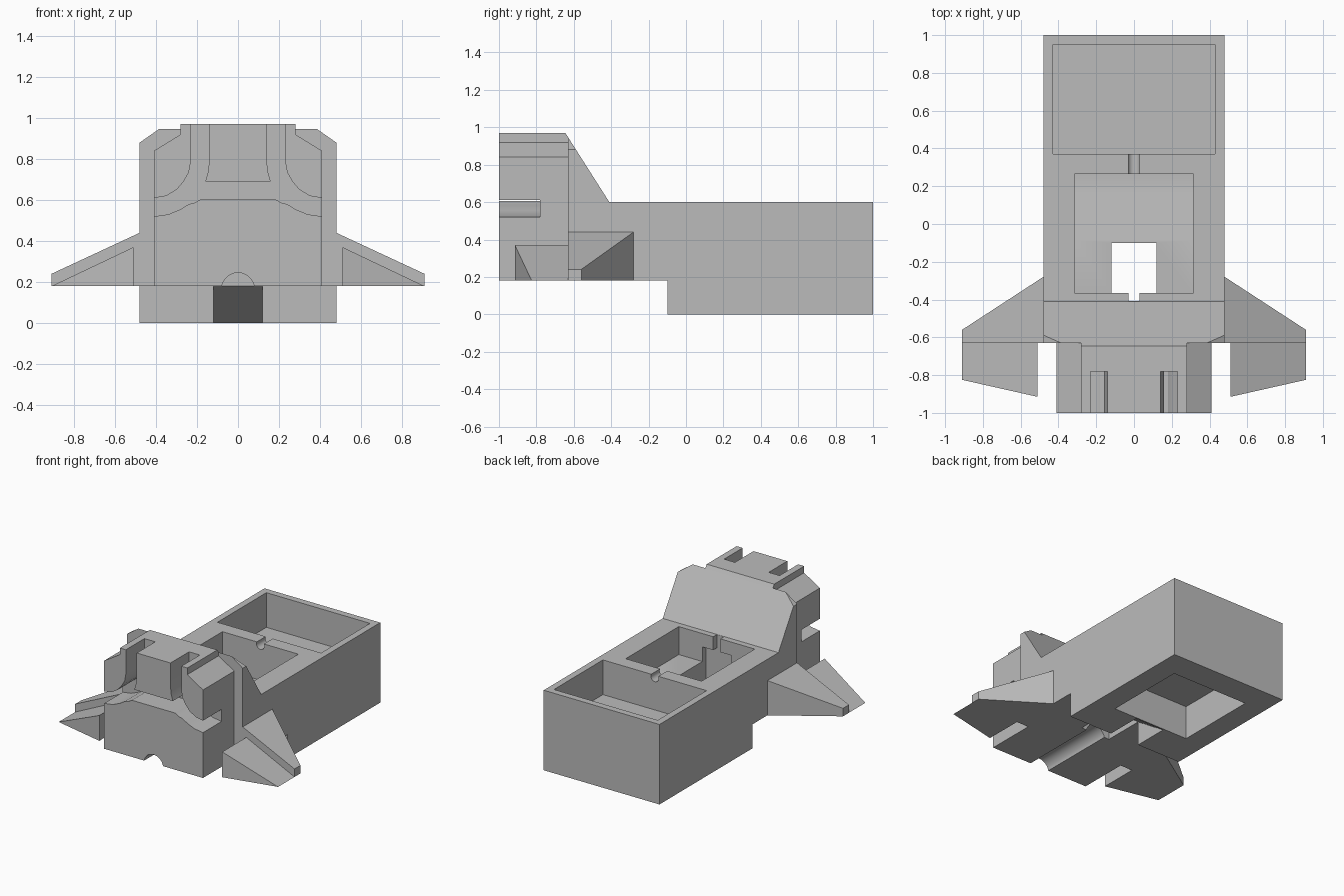
import bpy, bmesh

cube = bpy.data.objects.get("Cube")
if cube:
    bpy.data.objects.remove(cube, do_unlink=True)

grey = bpy.data.materials.new("plain grey")
grey.use_nodes = True
grey.diffuse_color = (0.5, 0.5, 0.5, 1)
grey.node_tree.nodes["Principled BSDF"].inputs["Base Color"].default_value = (0.5, 0.5, 0.5, 1)


def loft(name, ring_a, ring_b):
    """Closed solid between two rings with the same number of points."""
    bm = bmesh.new()
    a = [bm.verts.new(p) for p in ring_a]
    b = [bm.verts.new(p) for p in ring_b]
    n = len(a)
    bm.faces.new(a)
    bm.faces.new(b[::-1])
    for i in range(n):
        j = (i + 1) % n
        bm.faces.new((a[j], a[i], b[i], b[j]))
    bmesh.ops.recalc_face_normals(bm, faces=bm.faces)
    mesh = bpy.data.meshes.new(name)
    bm.to_mesh(mesh)
    bm.free()
    obj = bpy.data.objects.new(name, mesh)
    bpy.context.collection.objects.link(obj)
    mesh.materials.append(grey)
    return obj


def side_prism(name, profile, half_width):
    """Profile in y and z, extruded across x."""
    return loft(name, [(-half_width, y, z) for y, z in profile],
                [(half_width, y, z) for y, z in profile])


def front_prism(name, profile, y0, y1):
    """Profile in x and z, extruded along y."""
    return loft(name, [(x, y0, z) for x, z in profile],
                [(x, y1, z) for x, z in profile])


def box(name, half_width, y0, y1, z0, z1):
    return side_prism(name, [(y0, z0), (y1, z0), (y1, z1), (y0, z1)], half_width)


def rod(name, radius, y0, y1, z):
    bpy.ops.mesh.primitive_cylinder_add(vertices=48, radius=radius, depth=y1 - y0,
                                        location=(0, (y0 + y1) / 2, z),
                                        rotation=(1.5707963, 0, 0))
    obj = bpy.context.object
    obj.name = name
    obj.data.materials.append(grey)
    return obj


def cut(target, cutter):
    cutter.hide_render = True
    mod = target.modifiers.new("cut", "BOOLEAN")
    mod.operation = "DIFFERENCE"
    mod.solver = "EXACT"
    mod.object = cutter
    bpy.context.view_layer.objects.active = target
    bpy.ops.object.modifier_apply(modifier=mod.name)
    bpy.data.objects.remove(cutter, do_unlink=True)


def mirrored(points):
    """Right half of an outline followed by its mirror image."""
    return points + [(-x, z) for x, z in reversed(points)]


# Main body with the sloped shield at its front
body = side_prism("body", [(1, 0), (1, 0.6), (-0.41, 0.6), (-0.63, 0.946),
                           (-0.63, 0.18), (-0.1, 0.18), (-0.1, 0)], 0.48)
for s in (1, -1):
    cut(body, front_prism("corner_cutter", [(s * 0.52, 0.852), (s * 0.36, 0.964),
                                            (s * 0.52, 1.1)], -0.8, -0.45))

# Rear tray, and middle tray with a ramped floor
cut(body, box("rear_tray_cutter", 0.43, 0.37, 0.95, 0.34, 0.8))
cut(body, side_prism("middle_tray_cutter", [(-0.365, 0.39), (-0.085, 0.39), (0.17, 0.32),
                                            (0.265, 0.32), (0.265, 0.8), (-0.365, 0.8)], 0.315))
cut(body, rod("link_groove_cutter", 0.033, 0.2, 0.45, 0.585))

# Drop opening with its narrow notch, sloped chute and underside pocket
cut(body, box("drop_cutter", 0.12, -0.408, -0.1, 0.1, 0.5))
cut(body, box("notch_cutter", 0.03, -0.408, -0.3, 0.42, 0.8))
cut(body, side_prism("chute_cutter", [(-0.2, -0.1), (-0.2, 0.1), (-0.1, 0.18),
                                      (0.165, 0), (0.31, -0.1)], 0.12))
cut(body, box("pocket_cutter", 0.315, 0.175, 0.8, -0.1, 0.25))
cut(body, rod("body_groove_cutter", 0.08, -0.8, -0.1, 0.165))

# Front block with bevelled shoulders
nose = front_prism("front_block", mirrored([(0.41, 0.18), (0.41, 0.84), (0.28, 0.92),
                                            (0.28, 0.97)]), -1, -0.63)
cut(nose, side_prism("slope_cutter", [(-0.63, 0.946), (-0.664, 1), (-0.5, 1), (-0.5, 0.946)], 0.6))

# Curved channels running from the top of the block out to both sides
upper = [(0.16, 0.69), (0.145, 0.74), (0.14, 0.8), (0.14, 1.1), (0.23, 1.1), (0.23, 0.79),
         (0.24, 0.735), (0.265, 0.69), (0.3, 0.65), (0.35, 0.62), (0.41, 0.61), (0.5, 0.61)]
lower = [(0.5, 0.52), (0.41, 0.52), (0.34, 0.53), (0.28, 0.555), (0.24, 0.58),
         (0.21, 0.587), (0.18, 0.605)]
cut(nose, front_prism("channel_cutter", mirrored(upper + lower), -1.1, -0.78))
cut(nose, rod("nose_groove_cutter", 0.08, -1.1, -0.5, 0.165))

# Wings: a tapered rear slab and a sharper front fin on each side
for side, s in (("left", 1), ("right", -1)):
    plan = [(0.48, -0.63, 0.44), (0.91, -0.63, 0.24), (0.91, -0.56, 0.24), (0.48, -0.28, 0.44)]
    loft(side + "_wing", [(s * x, y, 0.18) for x, y, z in plan],
         [(s * x, y, z) for x, y, z in plan])
    fin = [(0.51, 0.18, -0.915), (0.51, 0.37, -0.915), (0.91, 0.18, -0.825)]
    loft(side + "_wing_fin", [(s * x, -0.63, z) for x, z, y in fin],
         [(s * x, y, z) for x, z, y in fin])

# Round grooves smooth, all other edges sharp
for obj in (body, nose):
    bpy.ops.object.select_all(action="DESELECT")
    obj.select_set(True)
    bpy.context.view_layer.objects.active = obj
    bpy.ops.object.shade_smooth_by_angle(angle=0.45)
